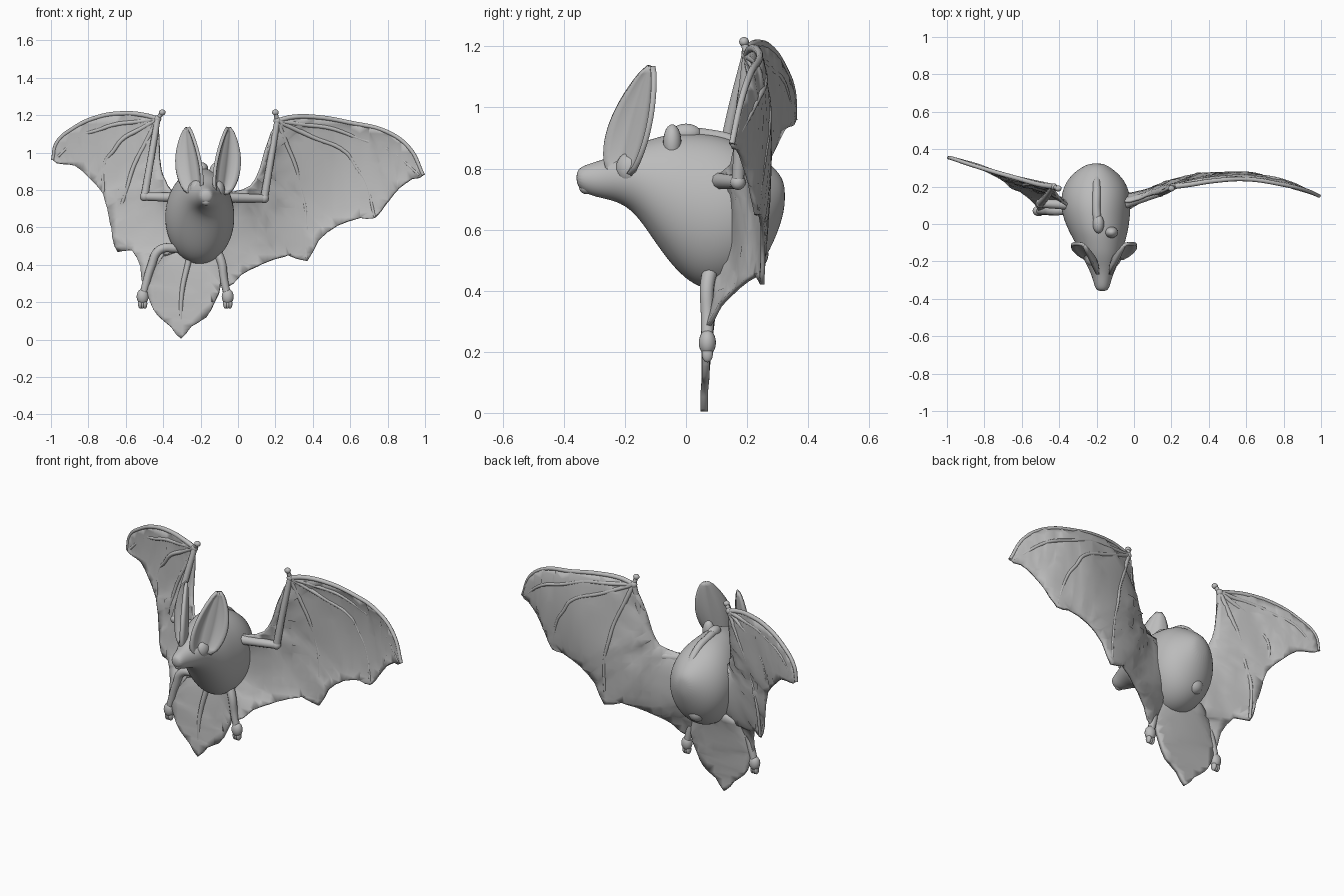
import bpy
import bmesh
import math
from mathutils import Vector, Matrix

if "Cube" in bpy.data.objects:
    bpy.data.objects.remove(bpy.data.objects["Cube"])

clay = bpy.data.materials.new("clay_grey")
clay.use_nodes = True
clay.diffuse_color = (0.5, 0.5, 0.5, 1)
clay.node_tree.nodes["Principled BSDF"].inputs["Base Color"].default_value = (0.5, 0.5, 0.5, 1)


def add_mesh(name, mesh, angle=60):
    """Link a mesh with the material and smooth shading."""
    obj = bpy.data.objects.new(name, mesh)
    bpy.context.collection.objects.link(obj)
    mesh.materials.clear()
    mesh.materials.append(clay)
    bpy.ops.object.select_all(action="DESELECT")
    obj.select_set(True)
    bpy.context.view_layer.objects.active = obj
    bpy.ops.object.shade_smooth_by_angle(angle=math.radians(angle))
    return obj


def finish(name, bm, angle=60):
    bmesh.ops.recalc_face_normals(bm, faces=bm.faces)
    mesh = bpy.data.meshes.new(name)
    bm.to_mesh(mesh)
    bm.free()
    return add_mesh(name, mesh, angle)


def tube(name, points, radius, taper=1.0):
    """Rounded limb or bone through a few points, thinning to the end."""
    curve = bpy.data.curves.new(name, "CURVE")
    curve.dimensions = "3D"
    curve.bevel_depth = radius
    curve.bevel_resolution = 3
    curve.resolution_u = 6
    curve.use_fill_caps = True
    spline = curve.splines.new("BEZIER")
    spline.bezier_points.add(len(points) - 1)
    for i, (bp, p) in enumerate(zip(spline.bezier_points, points)):
        bp.co = p
        bp.handle_left_type = bp.handle_right_type = "AUTO"
        bp.radius = 1 + (taper - 1) * i / (len(points) - 1)
    helper = bpy.data.objects.new(name + "_path", curve)
    bpy.context.collection.objects.link(helper)
    graph = bpy.context.evaluated_depsgraph_get()
    mesh = bpy.data.meshes.new_from_object(helper.evaluated_get(graph))
    bpy.data.objects.remove(helper)
    return add_mesh(name, mesh)


def ball(name, centre, size):
    bm = bmesh.new()
    matrix = Matrix.Translation(centre) @ Matrix.Diagonal((*size, 1))
    bmesh.ops.create_uvsphere(bm, u_segments=20, v_segments=12, radius=1, matrix=matrix)
    return finish(name, bm)


def rounded(points):
    """One pass of four-point curve refinement on a closed outline."""
    out, n = [], len(points)
    for i in range(n):
        a, b, c, d = (points[(i + k) % n] for k in (-1, 0, 1, 2))
        out += [b, ((b + c) * 9 - a - d) / 16]
    return out


def membrane(name, outline, billow, thickness=0.014):
    """Skin stretched across an outline, blown back a little; returns its points."""
    bm = bmesh.new()
    verts = [bm.verts.new(p) for p in rounded(outline)]
    edges = [bm.edges.new((v, verts[i - 1])) for i, v in enumerate(verts)]
    bmesh.ops.triangle_fill(bm, use_beauty=True, edges=edges, normal=(0, -1, 0))
    for axis in (Vector((1, 0, 0)), Vector((0, 0, 1))):
        for k in range(-20, 26):
            bmesh.ops.bisect_plane(bm, geom=bm.verts[:] + bm.edges[:] + bm.faces[:],
                                   plane_co=axis * (k * 0.05 + 0.003), plane_no=axis)
    bmesh.ops.remove_doubles(bm, verts=bm.verts, dist=0.004)
    # relax the inside like a soap film
    inside = [(v, [e.other_vert(v) for e in v.link_edges]) for v in bm.verts if not v.is_boundary]
    for _ in range(150):
        for v, near in inside:
            v.co.y = sum(o.co.y for o in near) / len(near) + billow
    points = [v.co.copy() for v in bm.verts]
    solid = finish(name, bm).modifiers.new("thickness", "SOLIDIFY")
    solid.thickness = thickness
    solid.offset = 0
    return points


def vecs(points):
    return [Vector(p) for p in points]


def wing(side, lead, trail, inner, billow, fingers, arm, thumb):
    lead = vecs(lead)
    skin = membrane(side + "_wing_membrane", lead + vecs(trail) + vecs(inner), billow)
    tube(side + "_leading_finger", lead, 0.014, 0.7)
    wrist = lead[0]

    def on_skin(x, z):
        return Vector((x, min(skin, key=lambda p: (p.x - x) ** 2 + (p.z - z) ** 2).y, z))

    for i, (a, b, c) in enumerate(fingers):
        knuckle, middle, tip = on_skin(*a), on_skin(*b), on_skin(*c)
        path = [wrist, on_skin(*wrist.lerp(knuckle, 0.5).xz), knuckle,
                on_skin(*knuckle.lerp(middle, 0.5).xz), middle, tip]
        tube(f"{side}_finger_{i + 1}", path, 0.014, 0.6)
    shoulder, elbow = vecs(arm)
    tube(side + "_upper_arm", [shoulder, elbow], 0.028, 0.8)
    tube(side + "_forearm", [elbow, elbow.lerp(wrist, 0.5) + Vector((0, -0.005, 0)), wrist],
         0.021, 0.75)
    ball(side + "_elbow", elbow, (0.025, 0.025, 0.025))
    ball(side + "_wrist", wrist, (0.02, 0.018, 0.02))
    tube(side + "_thumb", [wrist, thumb], 0.012)
    ball(side + "_thumb_tip", thumb, (0.018, 0.016, 0.016))


# Wings, posed differently on each side
wing("right",
     [(-.43, .2, 1.18), (-.5, .21, 1.2), (-.61, .24, 1.21), (-.75, .28, 1.19),
      (-.88, .32, 1.13), (-.97, .35, 1.05), (-.99, .355, .96)],
     [(-.94, .34, .94), (-.87, .32, .93), (-.8, .29, .87), (-.72, .25, .78), (-.69, .23, .66),
      (-.67, .21, .56), (-.64, .2, .47), (-.57, .15, .48), (-.52, .1, .39), (-.5, .07, .28)],
     [(-.4, .08, .45), (-.25, .13, .5), (-.25, .13, .76), (-.35, .1, .79), (-.4, .14, .87),
      (-.42, .17, .97)],
     0.0003,
     [[(-.66, 1.15), (-.84, 1.09), (-.96, .98)], [(-.62, 1.07), (-.71, .95), (-.72, .79)],
      [(-.56, .92), (-.63, .68), (-.64, .48)]],
     [(-.3, .1, .76), (-.5, .11, .765)], (-.405, .19, 1.215))
wing("left",
     [(.21, .2, 1.17), (.29, .21, 1.19), (.42, .23, 1.19), (.6, .24, 1.16), (.8, .21, 1.11),
      (.92, .18, 1.02), (.99, .15, .88)],
     [(.93, .17, .86), (.86, .19, .81), (.8, .21, .74), (.73, .23, .65), (.65, .24, .65),
      (.53, .25, .61), (.43, .25, .53), (.37, .25, .42), (.27, .23, .45), (.14, .17, .41),
      (.02, .11, .35), (-.06, .07, .28)],
     [(-.12, .1, .45), (-.14, .13, .6), (-.14, .12, .76), (-.02, .12, .79), (.07, .15, .82),
      (.12, .16, .91), (.15, .17, 1.02)],
     0.0006,
     [[(.5, 1.13), (.8, 1.02), (.97, .88)], [(.58, 1), (.68, .85), (.73, .66)],
      [(.31, .92), (.36, .7), (.365, .44)]],
     [(-.08, .1, .76), (.14, .17, .755)], (.2, .19, 1.215))

# Tail membrane and tail bone
tail = vecs([(-.47, .07, .42), (-.49, .07, .29), (-.47, .07, .2), (-.43, .065, .13),
             (-.36, .06, .07), (-.305, .06, .005), (-.25, .06, .07), (-.17, .065, .12),
             (-.125, .065, .2), (-.09, .07, .3), (-.1, .07, .45), (-.2, .12, .5), (-.36, .12, .5)])
membrane("tail_membrane", tail, 0, 0.024)
tube("tail_bone", vecs([(-.26, .08, .44), (-.3, .065, .25), (-.305, .06, .03)]), 0.016, 0.6)

# Legs and clawed feet
legs = {"right": [(-.32, .08, .49), (-.42, .07, .48), (-.465, .07, .39), (-.495, .07, .29),
                  (-.51, .07, .23)],
        "left": [(-.13, .09, .5), (-.09, .07, .42), (-.075, .07, .32), (-.055, .07, .23)]}
for side, path in legs.items():
    tube(side + "_leg", vecs(path), 0.026, 0.75)
    foot = Vector(path[-1])
    ball(side + "_foot", foot, (0.032, 0.028, 0.042))
    for k in (-1, 0, 1):
        tip = foot + Vector((k * 0.016, 0, -0.05))
        ball(f"{side}_toe_{k + 2}", foot.lerp(tip, 0.75), (0.013, 0.018, 0.027))

# Body and head: rings of (y, centre x, centre z, half width, half height)
rings = [(-.36, -.17, .77, .028, .025), (-.33, -.17, .765, .042, .048),
         (-.28, -.17, .765, .055, .062), (-.23, -.17, .77, .078, .077),
         (-.17, -.175, .77, .105, .11), (-.11, -.18, .735, .13, .165),
         (-.04, -.19, .695, .16, .225), (.03, -.2, .665, .18, .255), (.1, -.205, .655, .19, .26),
         (.18, -.205, .655, .183, .235), (.25, -.205, .66, .145, .18), (.3, -.205, .69, .085, .105),
         (.325, -.2, .71, .035, .04)]
bm = bmesh.new()
loops = []
for y, cx, cz, w, h in rings:
    angles = [math.tau * k / 20 for k in range(20)]
    loops.append([bm.verts.new((cx + w * math.cos(a), y, cz + h * math.sin(a))) for a in angles])
for a, b in zip(loops, loops[1:]):
    for k in range(20):
        bm.faces.new((a[k - 1], a[k], b[k], b[k - 1]))
bm.faces.new(loops[0])
bm.faces.new(loops[-1])
body = finish("body_and_head", bm, 180)
body.modifiers.new("smooth", "SUBSURF").levels = 2
body.modifiers["smooth"].render_levels = 2

# Spine ridge, shoulder lumps, rump and face details
tube("spine_ridge", vecs([(-.2, .28, .77), (-.2, .17, .88), (-.2, .06, .91), (-.19, -.01, .915)]), 0.022)
ball("neck_lump", (-.19, 0, .915), (.03, .05, .032))
ball("shoulder_lump", (-.12, -.045, .885), (.035, .03, .06))
ball("rump", (-.23, .225, .52), (.05, .045, .05))
ball("chin", (-.17, -.325, .738), (.025, .025, .022))

# Tall cupped ears opening outward and forward
for side, sx in (("left", 1), ("right", -1)):
    across = Vector((sx, 1, 0)).normalized()
    facing = Vector((sx, -1, 0)).normalized()
    bm = bmesh.new()
    rows = []
    for i in range(17):
        t = i / 16
        centre = Vector((-.16 + sx * (.065 + .045 * t), -.205 + .09 * t, .78 + .355 * t))
        width = 0.012 + 0.066 * math.sin(math.pi * t ** 0.85) ** 0.7 + 0.03 * (1 - t)
        row = []
        for k in range(-5, 6):
            u = k / 5
            fold = 0.55 * u * u + 0.15 * math.exp(-(u * 5) ** 2)
            row.append(bm.verts.new(centre + across * width * u + facing * width * (fold - 0.2)))
        rows.append(row)
    for a, b in zip(rows, rows[1:]):
        for k in range(10):
            bm.faces.new((a[k], a[k + 1], b[k + 1], b[k]))
    ear = finish(side + "_ear", bm, 80)
    rim = ear.modifiers.new("thickness", "SOLIDIFY")
    rim.thickness = 0.018
    rim.offset = 0
    ball(side + "_ear_base", (-.165 + sx * .055, -.18, .8), (.04, .05, .055))
